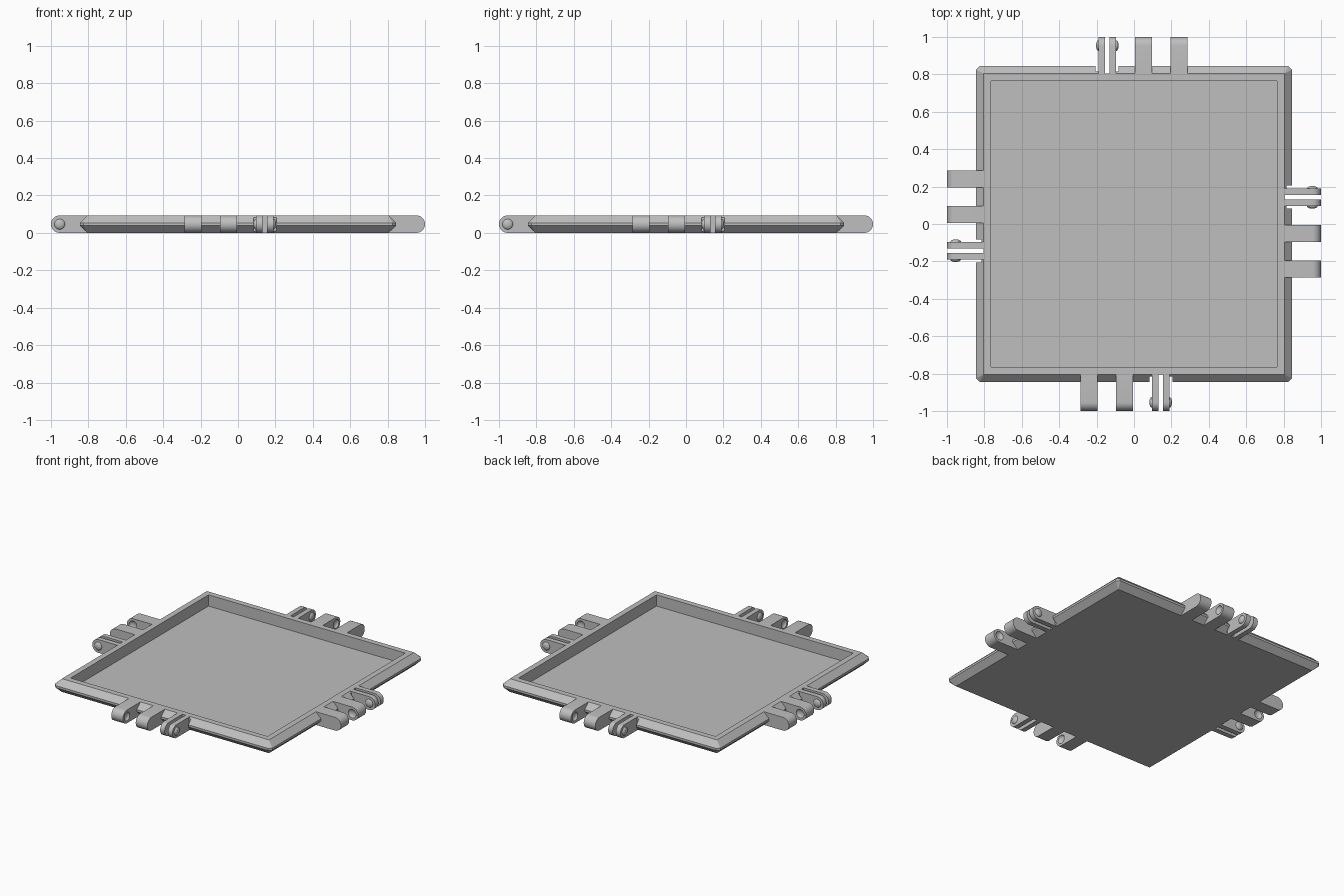
import bpy, bmesh, math
from mathutils import Matrix, Vector

cube = bpy.data.objects.get("Cube")
if cube:
    bpy.data.objects.remove(cube, do_unlink=True)

mat = bpy.data.materials.new("light grey plastic")
mat.use_nodes = True
GREY = (0.52, 0.52, 0.52, 1)
mat.diffuse_color = GREY
mat.node_tree.nodes["Principled BSDF"].inputs["Base Color"].default_value = GREY

H = 0.093              # thickness
R = H / 2              # knuckle radius
TOP = 0.805            # half width of the flat top and base
EDGE = 0.845           # half width at the widest line
WELL = 0.765           # half width of the recess
PIN = Vector((0, R - 1, R))   # hinge axis on the front side


def make(name, bm):
    bmesh.ops.recalc_face_normals(bm, faces=bm.faces)
    mesh = bpy.data.meshes.new(name)
    bm.to_mesh(mesh)
    bm.free()
    mesh.materials.append(mat)
    ob = bpy.data.objects.new(name, mesh)
    bpy.context.collection.objects.link(ob)
    return ob


def box(bm, lo, hi):
    lo, hi = Vector(lo), Vector(hi)
    m = Matrix.Translation((lo + hi) / 2) @ Matrix.Diagonal((*(hi - lo), 1))
    bmesh.ops.create_cube(bm, size=1, matrix=m)


def dome(bm, x, depth, radius):
    """Flattened ball centred on the hinge axis."""
    m = Matrix.Translation(PIN + Vector((x, 0, 0))) @ Matrix.Diagonal((depth, radius, radius, 1))
    m = m @ Matrix.Rotation(math.pi / 2, 4, 'Y')
    bmesh.ops.create_uvsphere(bm, u_segments=24, v_segments=12, radius=1, matrix=m)


def cut(ob, cutter):
    """Subtract the cutter, bake the result and discard the cutter."""
    cutter.hide_render = True
    mod = ob.modifiers.new("cut", 'BOOLEAN')
    mod.operation, mod.solver, mod.object = 'DIFFERENCE', 'EXACT', cutter
    bpy.context.view_layer.update()
    dep = bpy.context.evaluated_depsgraph_get()
    mesh = bpy.data.meshes.new_from_object(ob.evaluated_get(dep))
    ob.modifiers.clear()
    ob.data = mesh
    bpy.data.objects.remove(cutter, do_unlink=True)


def lug(name, x0, x1):
    """Arm with a rounded end, extruded across x."""
    bm = bmesh.new()
    pts = [(-TOP, 0), (-TOP, H)]
    for i in range(17):
        a = math.pi / 2 + math.pi * i / 16
        pts.append((PIN.y + R * math.cos(a), R + R * math.sin(a)))
    face = bm.faces.new([bm.verts.new((x0, y, z)) for y, z in pts])
    ext = bmesh.ops.extrude_face_region(bm, geom=[face])
    verts = [v for v in ext["geom"] if isinstance(v, bmesh.types.BMVert)]
    bmesh.ops.translate(bm, verts=verts, vec=(x1 - x0, 0, 0))
    return make(name, bm)


# Tray body: bevelled slab with clipped corners
bm = bmesh.new()
for sx in (-1, 1):
    for sy in (-1, 1):
        for z in (0, H):
            bm.verts.new((sx * TOP, sy * TOP, z))
        for z in (0.039, 0.054):
            bm.verts.new((sx * EDGE, sy * (EDGE - 0.02), z))
            bm.verts.new((sx * (EDGE - 0.02), sy * EDGE, z))
bmesh.ops.convex_hull(bm, input=bm.verts)
bmesh.ops.dissolve_limit(bm, angle_limit=0.01, verts=bm.verts, edges=bm.edges)
tray = make("tray", bm)

# Recess in the top
bm = bmesh.new()
box(bm, (-WELL, -WELL, 0.014), (WELL, WELL, 0.2))
cut(tray, make("recess_cutter", bm))

# Rim notches behind each snap, on all four sides
for i in range(4):
    for x0, x1, y in ((0.083, 0.205, -0.815), (0.13, 0.155, -TOP)):
        bm = bmesh.new()
        box(bm, (x0, -0.95, -0.1), (x1, y, 0.2))
        bmesh.ops.rotate(bm, verts=bm.verts, matrix=Matrix.Rotation(i * math.pi / 2, 3, 'Z'))
        cut(tray, make("notch_cutter", bm))

# Hinge parts of the front side
parts = []
for name, x0, x1, socket in (("outer_knuckle", -0.285, -0.195, -0.195),
                             ("inner_knuckle", -0.095, -0.005, -0.095)):
    ob = lug(name, x0, x1)
    bm = bmesh.new()
    dome(bm, socket, 0.016, 0.03)
    cut(ob, make("socket_cutter", bm))
    parts.append(ob)
parts.append(lug("snap_prong_a", 0.095, 0.13))
parts.append(lug("snap_prong_b", 0.155, 0.19))
for name, x in (("snap_bump_a", 0.095), ("snap_bump_b", 0.19)):
    bm = bmesh.new()
    dome(bm, x, 0.013, 0.028)
    parts.append(make(name, bm))

# Smooth the rounded ends and bumps, keeping the edges sharp
bpy.ops.object.select_all(action='DESELECT')
for ob in parts:
    ob.select_set(True)
bpy.context.view_layer.objects.active = parts[0]
bpy.ops.object.shade_smooth_by_angle(angle=math.radians(30))

# Repeat the hinge around the tray
for ob in parts:
    base = ob.name
    ob.name = "front_" + base
    for i, side in enumerate(("left", "back", "right"), 1):
        dup = ob.copy()
        dup.name = side + "_" + base
        dup.rotation_euler.z = i * math.pi / 2
        bpy.context.collection.objects.link(dup)
